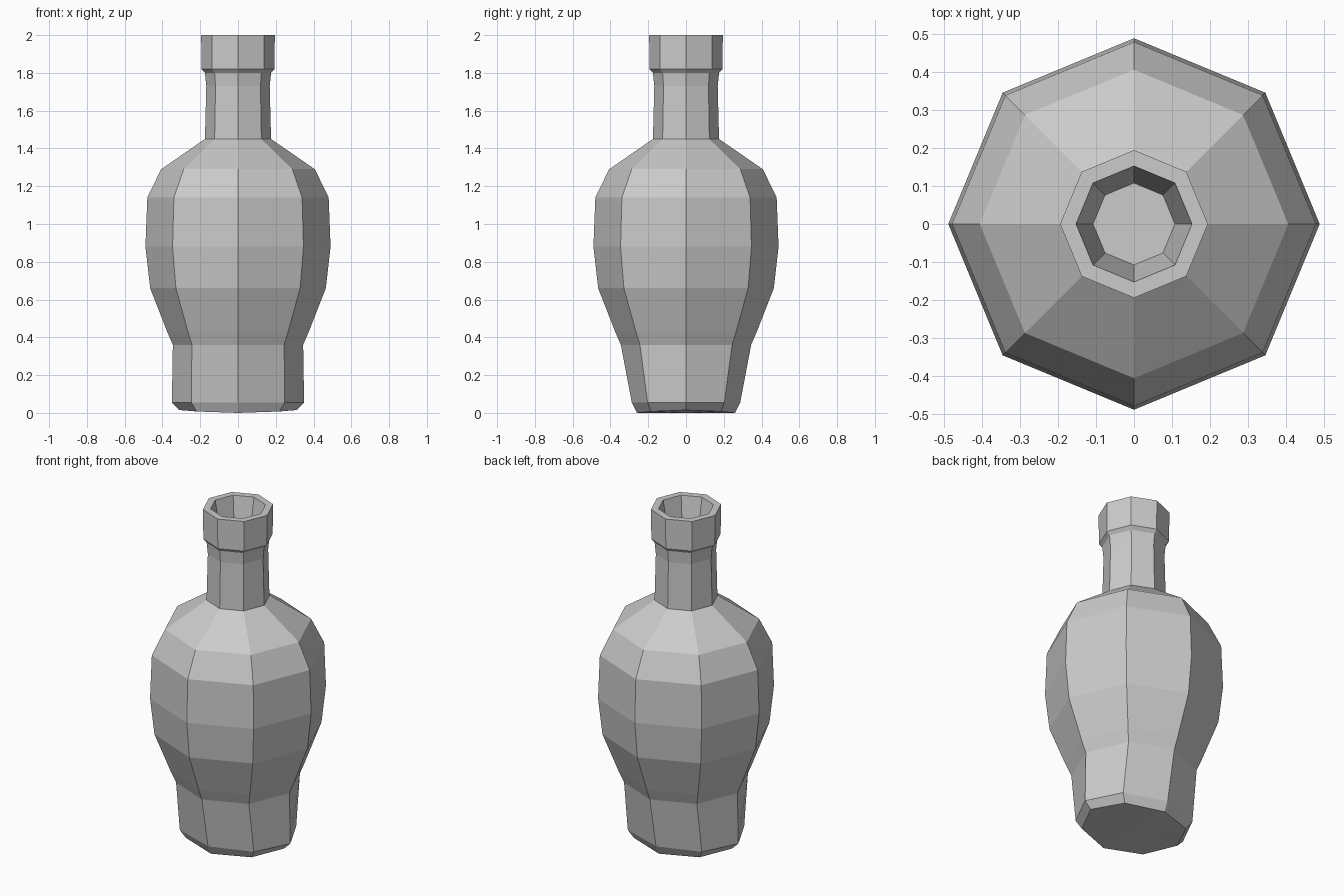
import bpy, bmesh, math

if "Cube" in bpy.data.objects:
    bpy.data.objects.remove(bpy.data.objects["Cube"], do_unlink=True)

SIDES = 8

grey = bpy.data.materials.new("plain grey")
grey.use_nodes = True
colour = (0.6, 0.6, 0.6, 1)
grey.diffuse_color = colour
grey.node_tree.nodes["Principled BSDF"].inputs["Base Color"].default_value = colour


def lathe(name, profile, sag=0.0):
    """Eight-sided lathe from (x radius, y radius, z) rings, closed at both ends."""
    bm = bmesh.new()
    rings = []
    for i, (rx, ry, z) in enumerate(profile):
        ring = []
        for k in range(SIDES):
            a = math.tau * k / SIDES
            lift = sag * math.cos(a) ** 2 if i == 0 else 0
            ring.append(bm.verts.new((rx * math.cos(a), ry * math.sin(a), z + lift)))
        rings.append(ring)
    for low, high in zip(rings, rings[1:]):
        for k in range(SIDES):
            n = (k + 1) % SIDES
            bm.faces.new((low[k], low[n], high[n], high[k]))
    # Fan the underside because its ring is slightly curved
    centre = bm.verts.new((0, 0, profile[0][2]))
    for k in range(SIDES):
        bm.faces.new((centre, rings[0][(k + 1) % SIDES], rings[0][k]))
    bm.faces.new(rings[-1])
    mesh = bpy.data.meshes.new(name)
    bm.to_mesh(mesh)
    bm.free()
    mesh.materials.append(grey)
    obj = bpy.data.objects.new(name, mesh)
    bpy.context.collection.objects.link(obj)
    return obj


# Foot is narrower front to back; everything above is round
foot = [(0.31, 0.26, 0.0), (0.35, 0.287, 0.055)]
body = [(0.345, 0.36), (0.375, 0.43), (0.465, 0.66), (0.49, 0.88),
        (0.48, 1.14), (0.407, 1.29), (0.175, 1.45)]
neck = [(0.168, 1.73), (0.175, 1.80)]
lip = [(0.193, 1.82), (0.195, 2.0)]
mouth = [(0.153, 2.0), (0.108, 1.75)]

upper = [(r, r, z) for r, z in body + neck + lip + mouth]
lathe("bottle", foot + upper, sag=0.015)
